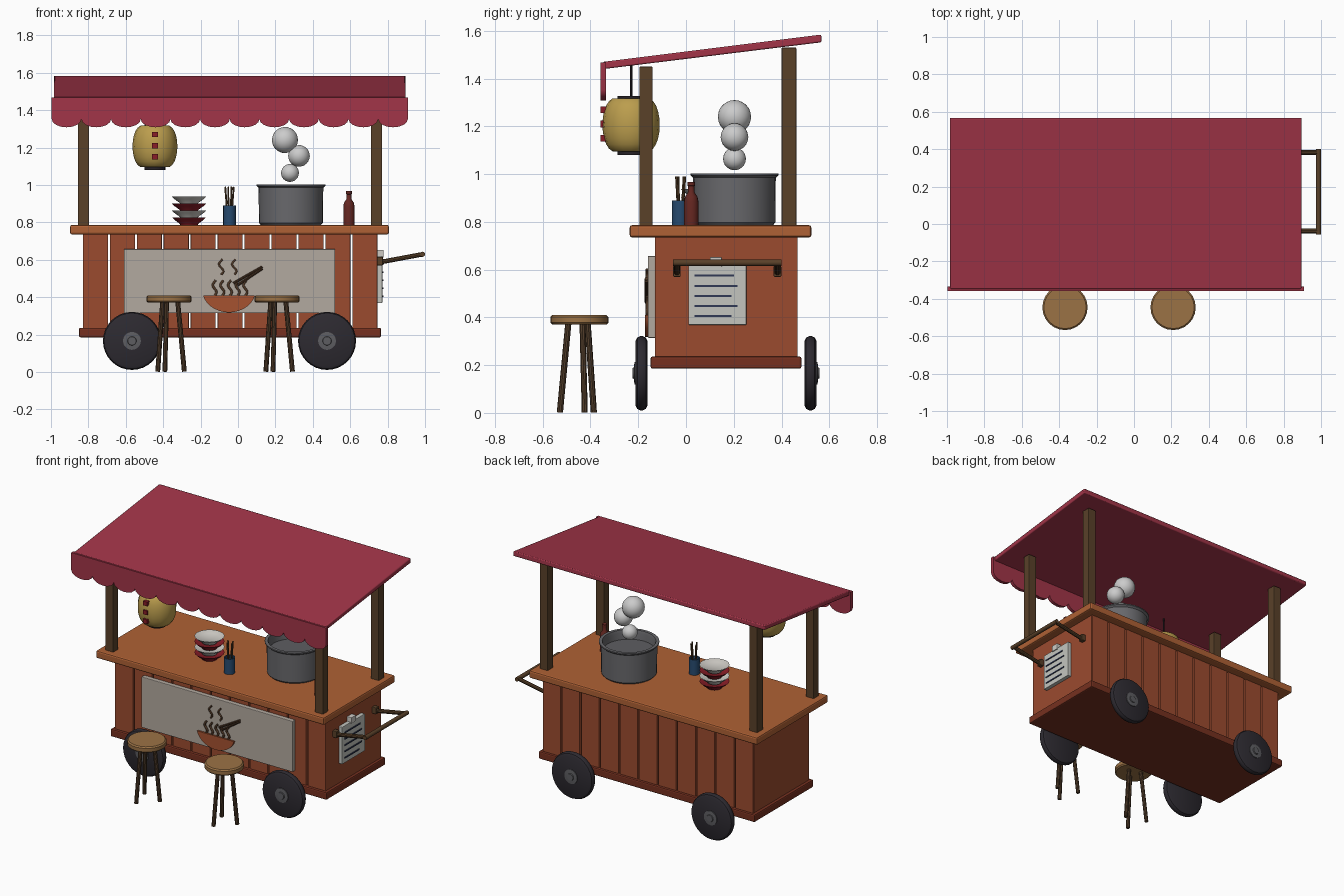
import bpy, bmesh, math
from mathutils import Vector, Matrix

if "Cube" in bpy.data.objects:
    bpy.data.objects.remove(bpy.data.objects["Cube"])

COL = dict(plank=(.33, .07, .028), counter=(.43, .12, .035), base=(.18, .03, .014), post=(.1, .052, .022),
           cloth=(.36, .035, .065), tyre=(.026, .023, .03), hub=(.11, .11, .12), pot=(.14, .14, .15),
           steam=(.6, .6, .6), lantern=(.5, .34, .075), dark=(.02, .016, .02), red=(.25, .012, .02),
           sign=(.45, .4, .35), brown=(.08, .04, .02), emblem=(.38, .085, .03), blue=(.02, .07, .16),
           bottle=(.13, .02, .015), seat=(.33, .17, .06), wood=(.09, .05, .025), paper=(.55, .56, .52),
           ink=(.03, .04, .09), white=(.62, .6, .56))
MATS = {}
for k, c in COL.items():
    MATS[k] = bpy.data.materials.new(k)
    MATS[k].diffuse_color = (*c, 1)


def finish(name, bm, mat, bevel=0.0, smooth=True):
    bmesh.ops.remove_doubles(bm, verts=bm.verts, dist=1e-5)
    bmesh.ops.recalc_face_normals(bm, faces=bm.faces)
    me = bpy.data.meshes.new(name)
    bm.to_mesh(me)
    bm.free()
    me.materials.append(MATS[mat])
    if smooth:
        me.shade_smooth()
        me.set_sharp_from_angle(angle=math.radians(35))
    ob = bpy.data.objects.new(name, me)
    bpy.context.collection.objects.link(ob)
    if bevel:
        m = ob.modifiers.new("bevel", 'BEVEL')
        m.width, m.segments = bevel, 2
    return ob


def box(name, x, y, z, mat, bevel=0.0):
    bm = bmesh.new()
    s = [b - a for a, b in (x, y, z)]
    c = [(a + b) / 2 for a, b in (x, y, z)]
    bmesh.ops.create_cube(bm, size=1, matrix=Matrix.Translation(c) @ Matrix.Diagonal((*s, 1)))
    return finish(name, bm, mat, bevel, False)


def prism(name, pts, axis, d0, d1, mat, bevel=0.0):
    """Extrude a 2D outline along x (pts are y,z) or y (pts are x,z)."""
    bm = bmesh.new()
    put = (lambda p, d: (d, p[0], p[1])) if axis == 'x' else (lambda p, d: (p[0], d, p[1]))
    f = bm.faces.new([bm.verts.new(put(p, d0)) for p in pts])
    r = bmesh.ops.extrude_face_region(bm, geom=[f])
    vs = [v for v in r['geom'] if isinstance(v, bmesh.types.BMVert)]
    bmesh.ops.translate(bm, verts=vs, vec=put((0, 0), d1 - d0))
    return finish(name, bm, mat, bevel)


def lathe(name, prof, loc, mat, n=24, direction=(0, 0, 1)):
    bm = bmesh.new()
    rings = [[bm.verts.new((r * math.cos(i * math.tau / n), r * math.sin(i * math.tau / n), z))
              for i in range(n)] for r, z in prof]
    for a, b in zip(rings, rings[1:]):
        for i in range(n):
            bm.faces.new((a[i], a[(i + 1) % n], b[(i + 1) % n], b[i]))
    bmesh.ops.dissolve_degenerate(bm, edges=bm.edges, dist=1e-6)
    rot = Vector(direction).to_track_quat('Z', 'Y').to_matrix().to_4x4()
    bm.transform(Matrix.Translation(loc) @ rot)
    return finish(name, bm, mat)


def rod(name, a, b, r, mat, n=10):
    d = Vector(b) - Vector(a)
    L = d.length
    return lathe(name, [(0, 0), (r, 0), (r, L), (0, L)], a, mat, n, d)


def wave(name, x, z0, z1, y, amp, r, mat):
    cu = bpy.data.curves.new(name, 'CURVE')
    cu.dimensions, cu.bevel_depth, cu.bevel_resolution = '3D', r, 1
    cu.use_fill_caps = True
    sp = cu.splines.new('POLY')
    sp.points.add(10)
    for i, p in enumerate(sp.points):
        t = i / 10
        p.co = (x + amp * math.sin(t * math.tau * 1.1), y, z0 + (z1 - z0) * t, 1)
    cu.materials.append(MATS[mat])
    bpy.context.collection.objects.link(bpy.data.objects.new(name, cu))


# Cart body: base, slatted front and back, solid ends, counter
box("base", (-.85, .765), (-.148, .483), (.185, .236), "base", .008)
pitch = 1.584 / 11
for i in range(11):
    x = -.834 + i * pitch
    for side, y in (("front", -.13), ("back", .447)):
        box(f"{side}_plank", (x + .005, x + pitch - .005), (y, y + .02), (.23, .74), "plank", .003)
for side, x in (("left", -.83), ("right", .726)):
    box(f"{side}_end_panel", (x, x + .02), (-.125, .462), (.23, .74), "plank")
box("counter", (-.898, .807), (-.236, .525), (.735, .786), "counter", .01)

# Posts and sloped awning with scalloped valance
for x in (-.826, .741):
    box("front_post", (x - .03, x + .03), (-.195, -.14), (.78, 1.45), "post", .004)
    box("rear_post", (x - .03, x + .03), (.4, .462), (.78, 1.53), "post", .004)
prism("awning", [(-.345, 1.44), (.568, 1.552), (.566, 1.584), (-.348, 1.47)], 'x', -.984, .896, "cloth", .006)
x0, x1, n = -.996, .908, 12
w = (x1 - x0) / n
edge = [(x0, 1.468)]
for i in range(n):
    edge += [(x0 + w * (i + .5 - .5 * math.cos(t * math.pi / 8)), 1.352 - .044 * math.sin(t * math.pi / 8))
             for t in range(8)]
edge += [(x1, 1.352), (x1, 1.468)]
prism("valance", edge, 'y', -.358, -.335, "cloth")

# Wheels with hubs
for x in (-.567, .476):
    for y, s in ((-.186, -1), (.521, 1)):
        lathe("tyre", [(0, -.025), (.135, -.025), (.149, -.018), (.155, -.006), (.155, .006),
                       (.149, .018), (.135, .025), (0, .025)], (x, y, .166), "tyre", 32, (0, s, 0))
        lathe("hub", [(0, 0), (.048, 0), (.048, .03), (.024, .032), (.022, .038), (0, .038)],
              (x, y, .166), "hub", 20, (0, s, 0))

# Sign board with noodle bowl picture
box("sign_board", (-.61, .519), (-.16, -.128), (.314, .657), "sign", .004)
bowl = [(-.048 + .138 * math.cos(a) * (1 - .12 * abs(math.sin(a))), .41 + .092 * math.sin(a))
        for a in (math.pi + i * math.pi / 14 for i in range(15))]
prism("picture_bowl", bowl, 'y', -.172, -.155, "emblem")
for i in range(5):
    wave("picture_noodle", -.125 + i * .041, .408, .49, -.163, .01, .007, "brown")
for x in (-.09, -.02):
    wave("picture_steam", x, .52, .602, -.163, .012, .006, "brown")
for d in (0, .022):
    rod("picture_chopstick", (-.025 + d, -.166, .474 - d * .5), (.13, -.166, .562 - d * .4), .007, "brown", 8)

# Menu sheet on the right end
box("menu_sheet", (.744, .772), (.01, .253), (.369, .62), "paper", .003)
box("menu_clip", (.744, .778), (.1, .15), (.61, .652), "white", .003)
for z, e in ((.575, .2), (.532, .215), (.49, .19), (.448, .215), (.405, .19)):
    box("menu_line", (.77, .777), (.035, e), (z - .004, z + .004), "ink")

# Push handle
for y in (-.038, .383):
    box("handle_bracket", (.74, .775), (y - .016, y + .016), (.57, .615), "post", .004)
    rod("handle_arm", (.76, y, .587), (.986, y, .629), .013, "post")
rod("handle_bar", (.986, -.055, .629), (.986, .4, .629), .014, "post", 12)

# Paper lantern
lx, ly = -.444, -.23
prof = [(0, -.11)] + [(.055 + .065 * math.cos(a) ** .8, .115 * math.sin(a))
                      for a in (math.radians(-75 + 15 * i) for i in range(11))] + [(0, .11)]
lathe("lantern", prof, (lx, ly, 1.206), "lantern", 16)
for z in (1.08, 1.308):
    rod("lantern_cap", (lx, ly, z), (lx, ly, z + .02), .057, "dark", 16)
rod("lantern_cord", (lx, ly, 1.32), (lx, ly, 1.455), .005, "dark", 8)
for z in (1.15, 1.21, 1.27):
    box("lantern_patch", (lx - .015, lx + .015), (-.358, -.325), (z - .014, z + .014), "red")

# Cooking pot, broth and steam puffs
px, py = .283, .203
lathe("pot", [(0, .785), (.16, .785), (.171, .797), (.173, .985), (.185, .995), (.185, 1.003),
              (.165, 1.003), (.16, .985), (.16, .82), (0, .82)], (px, py, 0), "pot", 32)
rod("broth", (px, py, .81), (px, py, .94), .162, "hub", 32)
for x, z, r in ((.251, 1.24, .07), (.326, 1.155, .058), (.278, 1.064, .048)):
    bm = bmesh.new()
    bmesh.ops.create_icosphere(bm, subdivisions=3, radius=r, matrix=Matrix.Translation((x, py, z)))
    finish("steam_puff", bm, "steam")

# Stacked bowls
for i in range(4):
    lathe("stacked_bowl", [(0, 0), (.046, 0), (.05, .008), (.078, .028), (.092, .042), (.086, .042),
                           (.065, .03), (0, .026)], (-.262, .07, .785 + .037 * i),
          "white" if i % 2 else "red", 20)

# Chopstick cup
lathe("chopstick_cup", [(0, 0), (.034, 0), (.034, .105), (.028, .105), (.028, .02), (0, .02)],
      (-.045, -.025, .785), "blue", 16)
for dx, dy in ((-.018, .012), (-.006, -.012), (.008, .016), (.017, -.006)):
    rod("chopstick", (-.045 + dx * .5, -.025 + dy * .5, .81), (-.045 + dx * 1.3, -.025 + dy * 1.3, .99),
        .005, "post", 6)

# Sauce bottle
lathe("sauce_bottle", [(0, 0), (.03, 0), (.03, .1), (.026, .12), (.013, .14), (.013, .165), (.016, .167),
                       (.016, .182), (0, .182)], (.593, .022, .785), "bottle", 16)

# Three-legged stools
for sx in (-.369, .209):
    sy = -.446
    lathe("stool_seat", [(0, .37), (.113, .37), (.121, .378), (.121, .402), (.113, .41), (0, .41)],
          (sx, sy, 0), "seat", 24)
    for deg in (15, 135, 255):
        c, s = math.cos(math.radians(deg)), math.sin(math.radians(deg))
        rod("stool_leg", (sx + .085 * c, sy + .085 * s, .002), (sx + .048 * c, sy + .048 * s, .38), .013, "wood")

for m in bpy.data.materials:
    if m.users and not m.is_grease_pencil:
        m.use_nodes = True
        m.node_tree.nodes["Principled BSDF"].inputs["Base Color"].default_value = m.diffuse_color
